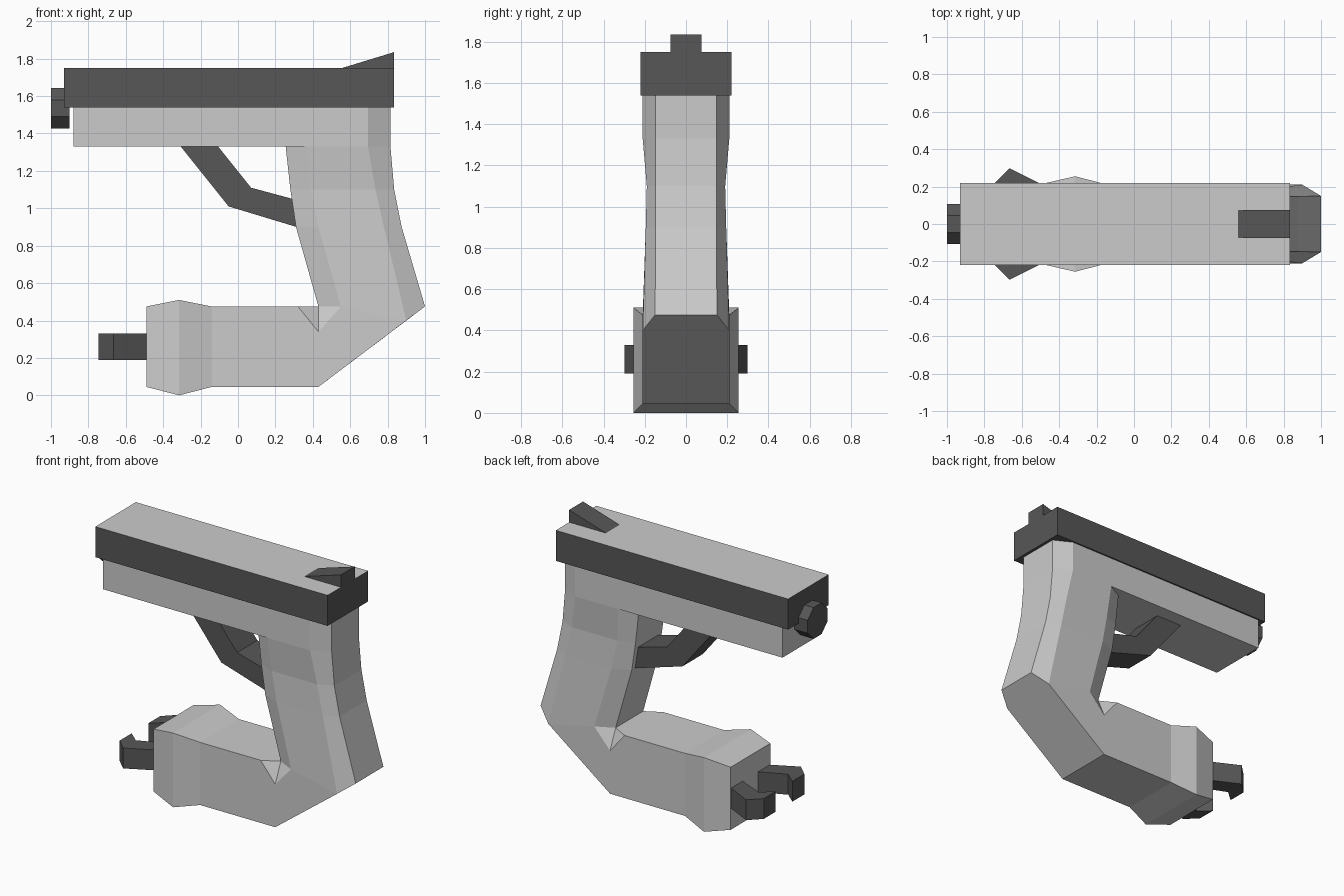
import bpy, bmesh, math
from mathutils import Matrix

if "Cube" in bpy.data.objects:
    bpy.data.objects.remove(bpy.data.objects["Cube"])


def material(name, v):
    m = bpy.data.materials.new(name)
    m.diffuse_color = (v, v, v, 1)
    m.use_nodes = True
    m.node_tree.nodes["Principled BSDF"].inputs["Base Color"].default_value = m.diffuse_color
    return m


LIGHT = material("light grey", 0.6)
DARK = material("dark grey", 0.095)


def finish(name, bm, *mats):
    bmesh.ops.recalc_face_normals(bm, faces=bm.faces[:])
    me = bpy.data.meshes.new(name)
    bm.to_mesh(me)
    bm.free()
    for m in mats:
        me.materials.append(m)
    ob = bpy.data.objects.new(name, me)
    bpy.context.collection.objects.link(ob)
    return ob


def prism(name, lo, hi, mat):
    """Closed solid between two matching outlines of 3D points."""
    bm = bmesh.new()
    a = [bm.verts.new(p) for p in lo]
    b = [bm.verts.new(p) for p in hi]
    bm.faces.new(a)
    bm.faces.new(b)
    n = len(a)
    for i in range(n):
        j = (i + 1) % n
        bm.faces.new((a[i], a[j], b[j], b[i]))
    return finish(name, bm, mat)


def side_prism(name, profile, half, mat):
    return prism(name, [(x, -half, z) for x, z in profile],
                 [(x, half, z) for x, z in profile], mat)


def rect(x0, x1, z0, z1):
    return [(x0, z0), (x1, z0), (x1, z1), (x0, z1)]


# Slide: dark box with a light upper face
slide = side_prism("slide", rect(-0.93, 0.835, 1.54, 1.75), 0.22, DARK)
slide.data.materials.append(LIGHT)
for p in slide.data.polygons:
    if p.normal.z > 0.9:
        p.material_index = 1

# Rear sight wedge, frame and trigger guard
side_prism("rear_sight", [(0.54, 1.745), (0.835, 1.745), (0.835, 1.835)], 0.075, DARK)
side_prism("frame", rect(-0.88, 0.69, 1.33, 1.545), 0.21, LIGHT)
side_prism("trigger_guard", [(-0.31, 1.335), (-0.05, 1.01), (0.33, 0.895),
                             (0.33, 1.04), (0.07, 1.11), (-0.11, 1.335)], 0.11, DARK)

# Barrel: octagonal stub at the front end
bm = bmesh.new()
bmesh.ops.create_cone(bm, cap_ends=True, segments=8, radius1=0.116, radius2=0.116, depth=0.1,
                      matrix=Matrix.Translation((-0.95, 0, 1.535))
                      @ Matrix.Rotation(math.pi / 2, 4, 'Y')
                      @ Matrix.Rotation(math.pi / 8, 4, 'Z'))
finish("barrel", bm, DARK)

# Grip and forward arm: one mesh, points given for one side and mirrored
points = {
    "top0": (-0.14, 0.21, 0.475), "top1": (0.32, 0.21, 0.475),
    "notch": (0.43, 0.21, 0.34), "heel": (0.43, 0.21, 0.045), "low0": (-0.14, 0.21, 0.045),
    "bulge_top": (-0.315, 0.255, 0.51), "bulge_low": (-0.315, 0.255, 0.0),
    "end_top": (-0.49, 0.215, 0.475), "end_low": (-0.49, 0.215, 0.045),
    # grip foot: front, front side, rear side, rear
    "g00": (0.43, 0.15, 0.475), "g01": (0.55, 0.21, 0.475),
    "g02": (0.90, 0.21, 0.40), "g03": (1.0, 0.15, 0.475),
}
levels = [(0.90, 0.195, (0.31, 0.43, 0.78, 0.875)),
          (1.10, 0.19, (0.28, 0.39, 0.735, 0.835)),
          (1.33, 0.21, (0.255, 0.37, 0.695, 0.815)),
          (1.545, 0.21, (0.255, 0.37, 0.695, 0.815))]
for i, (z, w, xs) in enumerate(levels, 1):
    for k, x in enumerate(xs):
        points[f"g{i}{k}"] = (x, w if k in (1, 2) else 0.147, z)

sides = ["top0 top1 notch g01 g02 heel low0", "top1 g00 notch", "g00 g01 notch",
         "top0 bulge_top bulge_low low0", "bulge_top end_top end_low bulge_low"]
spans = ["top0 top1", "top1 g00", "heel low0", "top0 bulge_top", "bulge_top end_top",
         "end_top end_low", "end_low bulge_low", "bulge_low low0"]
for i in range(4):
    sides += [f"g{i}{k} g{i}{k+1} g{i+1}{k+1} g{i+1}{k}" for k in range(3)]
    spans += [f"g{i}0 g{i+1}0", f"g{i}3 g{i+1}3"]
spans += ["g03 g02 heel", "g40 g41 g42 g43"]     # sloped heel and top cap

bm = bmesh.new()
V = {s: {n: bm.verts.new((x, s * y, z)) for n, (x, y, z) in points.items()} for s in (-1, 1)}
for s in (-1, 1):
    for f in sides:
        bm.faces.new([V[s][n] for n in f.split()])
for f in spans:
    names = f.split()
    bm.faces.new([V[-1][n] for n in names] + [V[1][n] for n in reversed(names)])
finish("grip_and_arm", bm, LIGHT)

# Two hooked claws at the end of the arm
claw = [(-0.48, 0.205), (-0.665, 0.298), (-0.745, 0.22),
        (-0.745, 0.09), (-0.665, 0.16), (-0.48, 0.08)]
for s, name in ((-1, "claw_front"), (1, "claw_back")):
    prism(name, [(x, s * y, 0.19) for x, y in claw], [(x, s * y, 0.33) for x, y in claw], DARK)
